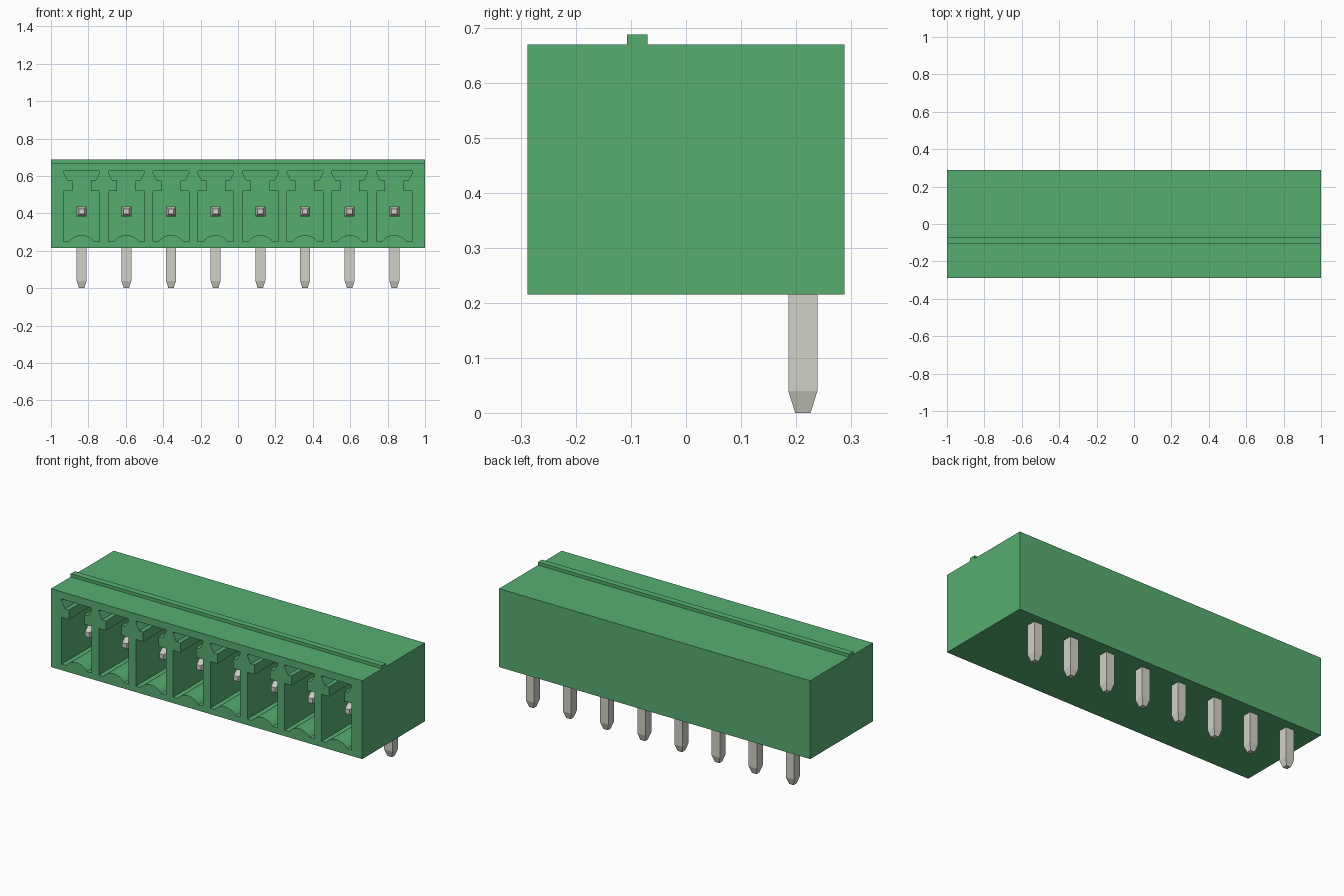
import bpy, bmesh, math
from mathutils import Matrix, Vector

old = bpy.data.objects.get("Cube")
if old:
    bpy.data.objects.remove(old, do_unlink=True)

COUNT, PITCH = 8, 0.2388
PIN_Y, PIN_Z = 0.2125, 0.41
PIN_HALF, TIP_HALF, TIP_LEN = 0.0265, 0.014, 0.04
CAVITY_BACK = 0.16
pin_xs = [(i - (COUNT - 1) / 2) * PITCH for i in range(COUNT)]


def material(name, srgb):
    col = [c / 12.92 if c <= 0.04045 else ((c + 0.055) / 1.055) ** 2.4 for c in srgb] + [1]
    m = bpy.data.materials.new(name)
    m.use_nodes = True
    m.diffuse_color = col
    m.node_tree.nodes["Principled BSDF"].inputs["Base Color"].default_value = col
    return m


def make_object(name, bm, mat):
    bmesh.ops.recalc_face_normals(bm, faces=bm.faces)
    mesh = bpy.data.meshes.new(name)
    bm.to_mesh(mesh)
    bm.free()
    mesh.materials.append(mat)
    ob = bpy.data.objects.new(name, mesh)
    bpy.context.collection.objects.link(ob)
    return ob


def extrude_profile(bm, points, direction):
    """Turn a closed outline into a capped solid."""
    face = bm.faces.new([bm.verts.new(p) for p in points])
    new = bmesh.ops.extrude_face_region(bm, geom=[face], use_keep_orig=True)["geom"]
    verts = [g for g in new if isinstance(g, bmesh.types.BMVert)]
    bmesh.ops.translate(bm, verts=verts, vec=Vector(direction))


def add_shaft(bm, length, matrix):
    """Square shaft along z with a tapered tip at its origin."""
    rings = []
    for z, h in ((0, TIP_HALF), (TIP_LEN, PIN_HALF), (length, PIN_HALF)):
        rings.append([bm.verts.new(matrix @ Vector((sx * h, sy * h, z)))
                      for sx, sy in ((-1, -1), (1, -1), (1, 1), (-1, 1))])
    bm.faces.new(rings[0])
    bm.faces.new(rings[-1])
    for a, b in zip(rings, rings[1:]):
        for i in range(4):
            j = (i + 1) % 4
            bm.faces.new((a[i], a[j], b[j], b[i]))


green = material("green plastic", (0.34, 0.68, 0.445))
metal = material("tin metal", (0.824, 0.82, 0.781))

# Housing: side profile with the small ridge on top, swept along x
bm = bmesh.new()
side = [(-0.288, 0.215), (0.288, 0.215), (0.288, 0.67), (-0.07, 0.67),
        (-0.07, 0.688), (-0.107, 0.688), (-0.107, 0.67), (-0.288, 0.67)]
extrude_profile(bm, [(-1, y, z) for y, z in side], (2, 0, 0))
housing = make_object("housing", bm, green)

# Socket outline: keyed slot above, curved rib on the floor
right = [(0.096, 0.25), (0.096, 0.521), (0.05, 0.521), (0.05, 0.577),
         (0.075, 0.577), (0.096, 0.617), (0.096, 0.628)]
half_w, rise = 0.067, 0.034
radius = (half_w ** 2 + rise ** 2) / (2 * rise)
sweep = math.asin(half_w / radius)
arc = []
for i in range(13):
    a = sweep * (i / 6 - 1)
    arc.append((radius * math.sin(a), 0.25 + rise - radius * (1 - math.cos(a))))
outline = arc + right + [(-x, z) for x, z in reversed(right)]

bm = bmesh.new()
for px in pin_xs:
    extrude_profile(bm, [(px + x, -0.4, z) for x, z in outline], (0, CAVITY_BACK + 0.4, 0))
cutter = make_object("socket_cutter", bm, green)
cutter.hide_render = True

# Cut the sockets and bake the result
cut = housing.modifiers.new("sockets", 'BOOLEAN')
cut.operation = 'DIFFERENCE'
cut.solver = 'EXACT'
cut.object = cutter
bpy.context.view_layer.objects.active = housing
bpy.ops.object.modifier_apply(modifier=cut.name)
bpy.data.objects.remove(cutter, do_unlink=True)

# Right-angle pins: solder leg below, contact inside each socket
for n, px in enumerate(pin_xs, 1):
    bm = bmesh.new()
    add_shaft(bm, PIN_Z + PIN_HALF, Matrix.Translation((px, PIN_Y, 0)))
    make_object(f"solder_leg_{n}", bm, metal)
    bm = bmesh.new()
    front = -0.19
    turn = Matrix.Translation((px, front, PIN_Z)) @ Matrix.Rotation(-math.pi / 2, 4, 'X')
    add_shaft(bm, PIN_Y - front, turn)
    make_object(f"contact_pin_{n}", bm, metal)
